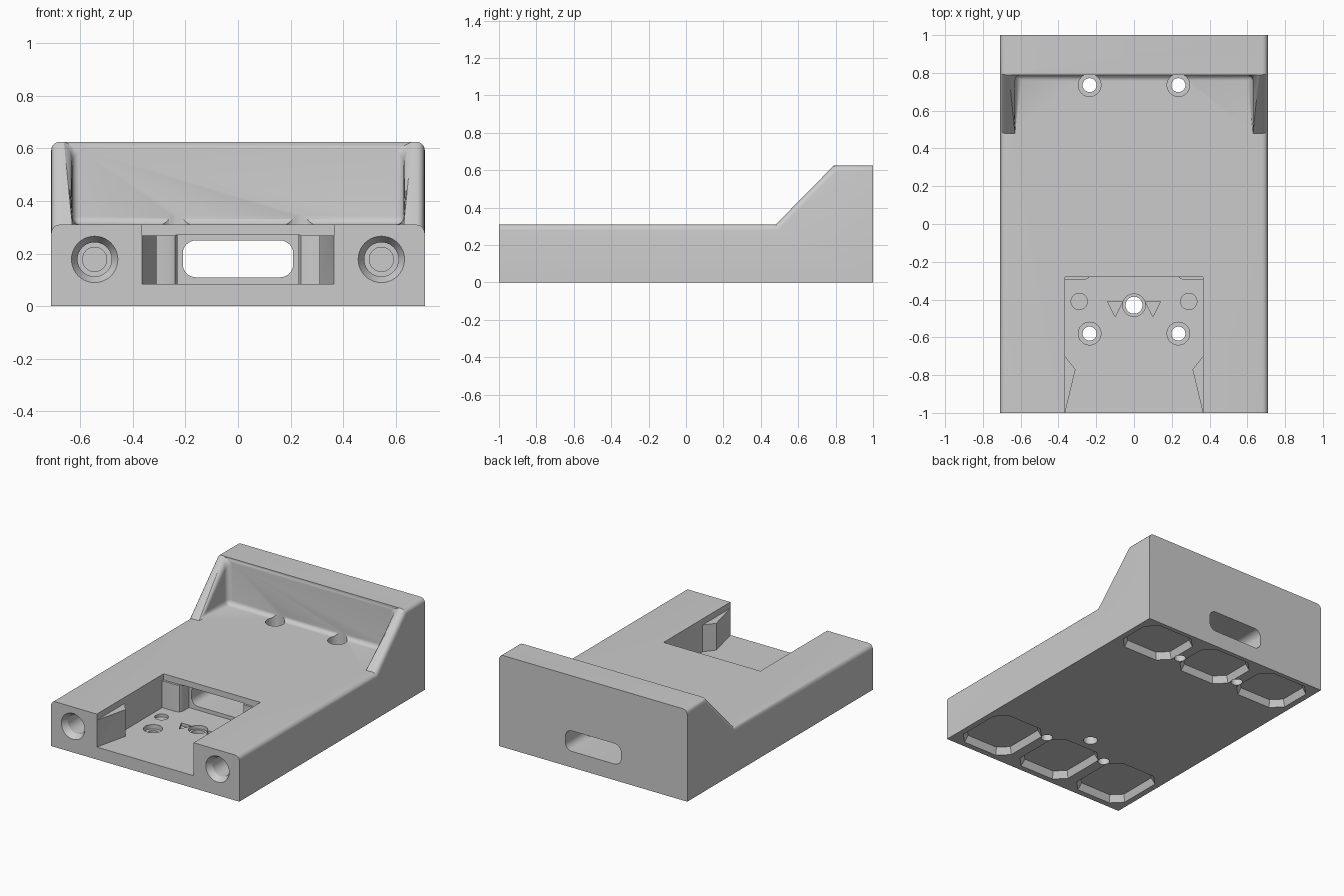
import bpy, bmesh, math
from mathutils import Matrix

cube = bpy.data.objects.get("Cube")
if cube:
    bpy.data.objects.remove(cube, do_unlink=True)

grey = bpy.data.materials.new("light grey plastic")
grey.use_nodes = True
grey.diffuse_color = (0.6, 0.6, 0.6, 1)
grey.node_tree.nodes["Principled BSDF"].inputs["Base Color"].default_value = (0.6, 0.6, 0.6, 1)


def to_object(bm, name):
    bmesh.ops.recalc_face_normals(bm, faces=bm.faces)
    mesh = bpy.data.meshes.new(name)
    bm.to_mesh(mesh)
    bm.free()
    mesh.materials.append(grey)
    ob = bpy.data.objects.new(name, mesh)
    bpy.context.collection.objects.link(ob)
    return ob


def prism(outline, low, high, axis="z", taper=0):
    """Extrude a 2D outline along z or y; taper shrinks the far end towards its middle."""
    bm = bmesh.new()
    cx = sum(p[0] for p in outline) / len(outline)
    cy = sum(p[1] for p in outline) / len(outline)
    k = 1 - taper
    rings = []
    for h, s in ((low, 1), (high, k)):
        pts = [(cx + (u - cx) * s, cy + (v - cy) * s) for u, v in outline]
        rings.append([bm.verts.new((u, v, h) if axis == "z" else (u, h, v)) for u, v in pts])
    a, b = rings
    bm.faces.new(a)
    bm.faces.new(b)
    for i in range(len(a)):
        j = (i + 1) % len(a)
        bm.faces.new((a[i], a[j], b[j], b[i]))
    return to_object(bm, "cutter")


def cone(u, v, r1, r2, low, high, axis="z"):
    n = 40
    ring = [(u + r1 * math.cos(i * math.tau / n), v + r1 * math.sin(i * math.tau / n)) for i in range(n)]
    return prism(ring, low, high, axis, 1 - r2 / r1)


def mirrored(half):
    return half + [(-x, y) for x, y in reversed(half)]


def cut(cutter):
    mod = body.modifiers.new("cut", "BOOLEAN")
    mod.operation = "DIFFERENCE"
    mod.solver = "EXACT"
    mod.object = cutter
    bpy.context.view_layer.objects.active = body
    bpy.ops.object.modifier_apply(modifier=mod.name)
    bpy.data.objects.remove(cutter, do_unlink=True)


# Body: slab with a raised back and sloping cheeks, softened edges
W, I, T, H = 0.71, 0.63, 0.31, 0.625
half = {"a": (W, -1, 0), "b": (W, 1, 0), "c": (W, 1, H), "d": (W, 0.79, H), "e": (W, 0.48, T),
        "f": (W, -1, T), "p": (I, 0.79, H), "q": (I, 0.48, T), "r": (I, 0.79, T)}
bm = bmesh.new()
V = {}
for key, (x, y, z) in half.items():
    V[key] = bm.verts.new((x, y, z))
    V[key.upper()] = bm.verts.new((-x, y, z))
for names in ("abcdef", "ABCDEF", "abBA", "bcCB", "afFA", "feqrRQEF", "rpPR",
              "pqr", "PQR", "deqp", "DEQP", "cdpPDC"):
    bm.faces.new([V[n] for n in names])
bmesh.ops.recalc_face_normals(bm, faces=bm.faces)
soft = [bm.edges.get((V[s[0]], V[s[1]])) for s in
        ("fe", "ed", "dc", "FE", "ED", "DC", "pq", "PQ", "pP", "rR", "pr", "PR", "qr", "QR")]
bmesh.ops.bevel(bm, geom=soft, offset=0.032, offset_type="OFFSET", segments=5,
                profile=0.5, affect="EDGES", clamp_overlap=True)
body = to_object(bm, "holder_body")

# Front pocket with spring clips, and the wider opening above it
clip = [(0.389, -1.1), (0.31, -0.77), (0.365, -0.70), (0.365, -0.295), (0.26, -0.295),
        (0.24, -0.286), (0.23, -0.265), (0.23, -0.2)]
cut(prism(mirrored(clip), 0.085, 0.27))
cut(prism(mirrored([(0.365, -1.1), (0.365, -0.28)]), 0.268, 0.5))

# Cable tunnel to the back
tunnel = []
for k, (sx, sz) in enumerate(((1, 1), (-1, 1), (-1, -1), (1, -1))):
    for i in range(9):
        t = math.radians(90 * k + i * 11.25)
        tunnel.append((sx * 0.16 + 0.05 * math.cos(t), 0.18 + sz * 0.02 + 0.05 * math.sin(t)))
cut(prism(tunnel, -0.23, 1.1, "y"))

# Holes repeated on both sides
for s in (-1, 1):
    for y, seat, top in ((-0.58, 0.055, 0.12), (0.735, 0.085, 0.345)):
        cut(cone(s * 0.235, y, 0.06, 0.06, seat, top))
        cut(cone(s * 0.235, y, 0.037, 0.037, -0.1, 0.1))
    cut(cone(s * 0.29, -0.41, 0.043, 0.043, 0.065, 0.12))
    cut(prism([(s * 0.1 - 0.04, -0.41), (s * 0.1 + 0.04, -0.41), (s * 0.1, -0.49)], 0.065, 0.12))
    cut(cone(s * 0.545, 0.178, 0.09, 0.065, -1.003, -0.96, "y"))
    cut(cone(s * 0.545, 0.178, 0.065, 0.065, -0.98, -0.8, "y"))
    cut(cone(s * 0.545, 0.178, 0.046, 0.046, -0.82, -0.6, "y"))
cut(cone(0, -0.43, 0.06, 0.06, 0.06, 0.12))
cut(cone(0, -0.43, 0.045, 0.045, -0.1, 0.1))

# Mounting recesses underneath, three at each end
for x in (-0.47, 0, 0.47):
    for lo, hi in ((-0.96, -0.52), (0.62, 0.97)):
        c = 0.07
        cut(prism([(x - 0.2, lo + c), (x - 0.2 + c, lo), (x + 0.2 - c, lo), (x + 0.2, lo + c),
                   (x + 0.2, hi - c), (x + 0.2 - c, hi), (x - 0.2 + c, hi), (x - 0.2, hi - c)],
                  -0.002, 0.045, taper=0.1))

bpy.ops.object.select_all(action="DESELECT")
body.select_set(True)
bpy.context.view_layer.objects.active = body
bpy.ops.object.shade_smooth_by_angle(angle=math.radians(30))
